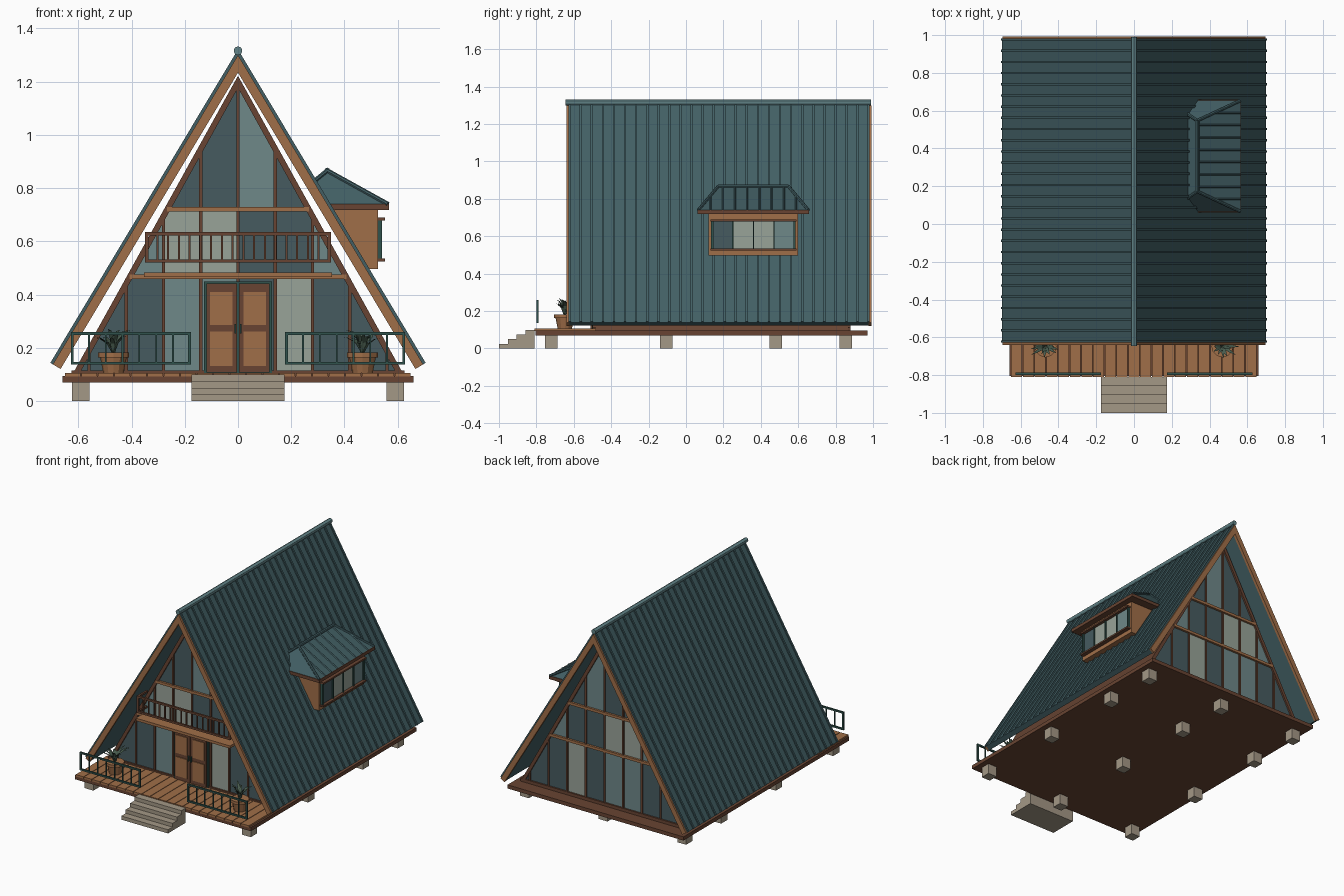
import bpy, bmesh, math, random
from mathutils import Vector

if bpy.data.objects.get("Cube"):
    bpy.data.objects.remove(bpy.data.objects["Cube"])
random.seed(4)


def material(name, rgb):
    lin = [(c / 255 / 12.92 if c < 11 else ((c / 255 + 0.055) / 1.055) ** 2.4) for c in rgb]
    m = bpy.data.materials.new(name)
    m.use_nodes = True
    m.diffuse_color = (*lin, 1)
    m.node_tree.nodes["Principled BSDF"].inputs["Base Color"].default_value = (*lin, 1)
    return m


ROOF = material("teal metal roof", (66, 95, 100))
CAP = material("light teal ridge", (98, 132, 136))
WOOD = material("warm wood", (160, 110, 72))
DARK = material("dark wood", (104, 68, 50))
GLASS = material("dark glass", (70, 91, 96))
LIGHT = material("light glass", (110, 136, 137))
PALE = material("pale glass", (152, 163, 152))
STONE = material("stone", (164, 152, 134))
GREEN = material("green metal", (48, 82, 76))
LEAF = material("leaf", (72, 92, 78))


def box(bm, x0, x1, y0, y1, z0, z1, m=0):
    v = bmesh.ops.create_cube(bm, size=1)["verts"]
    for p in v:
        p.co = ((x0 + x1) / 2 + p.co.x * (x1 - x0), (y0 + y1) / 2 + p.co.y * (y1 - y0),
                (z0 + z1) / 2 + p.co.z * (z1 - z0))
    for f in {f for p in v for f in p.link_faces}:
        f.material_index = m


def prism(bm, pts, y0, y1):
    """Extrude an x-z outline along y."""
    a = [bm.verts.new((x, y0, z)) for x, z in pts]
    b = [bm.verts.new((x, y1, z)) for x, z in pts]
    bm.faces.new(a)
    bm.faces.new(b[::-1])
    for i in range(len(a)):
        j = (i + 1) % len(a)
        bm.faces.new((a[j], a[i], b[i], b[j]))


def rod(bm, a, b, r, n=4):
    a, b = Vector(a), Vector(b)
    mat = (b - a).to_track_quat("Z", "Y").to_matrix().to_4x4()
    mat.translation = (a + b) / 2
    bmesh.ops.create_cone(bm, segments=n, radius1=r, radius2=r, depth=(b - a).length,
                          cap_ends=True, matrix=mat)


def clip(bm, co, keep):
    """Keep only the side of a plane that the normal points to."""
    geom = bm.verts[:] + bm.edges[:] + bm.faces[:]
    bmesh.ops.bisect_plane(bm, geom=geom, plane_co=co, plane_no=keep, clear_inner=True)


def done(bm, name, *mats, smooth=False):
    bmesh.ops.recalc_face_normals(bm, faces=bm.faces[:])
    me = bpy.data.meshes.new(name)
    bm.to_mesh(me)
    bm.free()
    for m in mats:
        me.materials.append(m)
    ob = bpy.data.objects.new(name, me)
    bpy.context.collection.objects.link(ob)
    if smooth:
        bpy.context.view_layer.objects.active = ob
        ob.select_set(True)
        bpy.ops.object.shade_smooth_by_angle()
        ob.select_set(False)


def new():
    return bmesh.new()


# Foundation posts, deck frame, planks and steps
bm = new()
for x in (-0.59, 0, 0.59):
    for y in (-0.72, -0.105, 0.48, 0.855):
        box(bm, x - 0.033, x + 0.033, y - 0.033, y + 0.033, 0, 0.075)
done(bm, "foundation_posts", STONE)

bm = new()
box(bm, -0.66, 0.66, -0.805, 0.97, 0.07, 0.095)
done(bm, "deck_frame", DARK)

bm = new()
for i in range(21):
    x = -0.65 + i * 0.062
    box(bm, x, x + 0.058, -0.81, -0.48, 0.093, 0.106)
done(bm, "deck_planks", WOOD)

bm = new()
for i in range(4):
    y = -1 + i * 0.0475
    box(bm, -0.175, 0.175, y, y + 0.0475, 0, 0.025 * (i + 1))
done(bm, "front_steps", STONE)

# Roof: two sloping slabs with standing seams, wooden gable boards and a ridge tube
TOP, EAVE = Vector((0, 1.306)), Vector((0.698, 0.14))
ALONG = (EAVE - TOP).normalized()
OUT = Vector((-ALONG.y, ALONG.x))
SLOPE = -ALONG.y / ALONG.x


def slab(lo, hi, side, end=0):
    """Outline of a layer between two offsets from the roof surface."""
    e = EAVE + ALONG * end
    pts = [(0, TOP.y + hi / OUT.y), e + OUT * hi, e + OUT * lo, (0, TOP.y + lo / OUT.y)]
    return [(p[0] * side, p[1]) for p in pts]


roof, boards, seams = new(), new(), new()
for s in (-1, 1):
    prism(roof, slab(-0.034, 0, s), -0.625, 0.98)
    for y in (-0.64, 0.975):
        prism(boards, slab(-0.037, -0.003, s), y, y + 0.018)
    for i in range(28):
        y = -0.628 + i * 0.0592
        prism(seams, slab(-0.002, 0.008, s), y, y + 0.012)
done(roof, "roof_panels", ROOF)
done(boards, "gable_boards", WOOD)
done(seams, "roof_seams", ROOF)
bm = new()
rod(bm, (0, -0.645, 1.316), (0, 0.99, 1.316), 0.016, 12)
done(bm, "ridge_cap", CAP, smooth=True)

# House body: a narrower A shape inside the roof
BASE, APEX, HALF = 0.095, 1.222, 0.625
RAKE = (APEX - BASE) / HALF
FRONT, BACK = -0.485, 0.865
bm = new()
prism(bm, [(-HALF, BASE), (HALF, BASE), (0, APEX)], FRONT, BACK)
done(bm, "house_body", DARK)

# Glazing rows: bottom, top, and the glass index of each bay from -x to +x
ROWS = [(0.11, 0.462, [0, 0, 0, 1, 1, 0, 2, 0, 0, 0]),
        (0.472, 0.716, [1, 1, 1, 2, 2, 0, 0, 1, 1, 1]),
        (0.726, 1.2, [0, 0, 0, 0, 0, 1, 0, 0, 0, 0])]
BAY = 0.14


def gable(label, wall, d):
    """Glass, mullions, beams and rake trim on the wall at y, facing direction d."""
    panes, bars, beams = new(), new(), new()
    for z0, z1, tints in ROWS:
        for i, t in enumerate(tints):
            x = (i - 5) * BAY
            box(panes, x, x + BAY, *sorted((wall - d * 0.002, wall + d * 0.004)), z0, z1, t)
        for k in range(-4, 5):
            x = k * BAY
            top = min(z1, APEX - 0.03 - abs(x) * RAKE)
            if top > z0:
                box(bars, x - 0.006, x + 0.006, *sorted((wall, wall + d * 0.012)), z0, top)
    for s in (-1, 1):
        clip(panes, (s * (HALF - 0.008), 0, BASE), (-s * RAKE, 0, -1))
        prism(bars, [(s * HALF, BASE), (0, APEX), (0, APEX - 0.045), (s * (HALF - 0.025), BASE)],
              *sorted((wall, wall + d * 0.015)))
    for z in (0.467, 0.721):
        w = (APEX - z) / RAKE - 0.012
        box(beams, -w, w, *sorted((wall, wall + d * 0.018)), z - 0.009, z + 0.009)
    box(bars, -HALF, HALF, *sorted((wall, wall + d * 0.015)), BASE, 0.116)
    done(panes, label + "_glass", GLASS, LIGHT, PALE)
    done(bars, label + "_mullions", DARK)
    done(beams, label + "_beams", WOOD)


gable("front", FRONT, -1)
gable("back", BACK, 1)

# Double door with raised panels and handles
frame, leaf, panel, knob = new(), new(), new(), new()
box(frame, -0.128, 0.128, FRONT - 0.018, FRONT, 0.105, 0.45)
for s in (-1, 1):
    box(leaf, *sorted((s * 0.003, s * 0.118)), FRONT - 0.026, FRONT, 0.107, 0.442)
    for z0, z1 in ((0.132, 0.262), (0.287, 0.41)):
        box(panel, *sorted((s * 0.02, s * 0.106)), FRONT - 0.031, FRONT, z0, z1)
    box(knob, *sorted((s * 0.007, s * 0.013)), FRONT - 0.037, FRONT, 0.255, 0.29)
done(frame, "door_frame", GREEN)
done(leaf, "door_leaves", DARK)
done(panel, "door_panels", WOOD)
done(knob, "door_handles", GREEN)


def railing(bm, x0, x1, y, z0, z1, t, n):
    """Two rails joined by evenly spaced balusters."""
    for z in (z0, z1 - t):
        box(bm, x0, x1, y - t / 2, y + t / 2, z, z + t)
    for i in range(n + 1):
        x = x0 + t / 2 + (x1 - x0 - t) * i / n
        w = t * (0.5 if i in (0, n) else 0.3)
        box(bm, x - w, x + w, y - w, y + w, z0, z1)


# Balcony and deck railings
bm = new()
box(bm, -0.353, 0.353, -0.59, FRONT, 0.466, 0.484)
done(bm, "balcony_floor", WOOD)
bm = new()
railing(bm, -0.35, 0.35, -0.58, 0.52, 0.635, 0.013, 17)
for s in (-1, 1):
    for z in (0.52, 0.622):
        box(bm, s * 0.343 - 0.006, s * 0.343 + 0.006, -0.58, FRONT, z, z + 0.013)
done(bm, "balcony_railing", DARK)
bm = new()
for x in (-0.628, 0.176):
    railing(bm, x, x + 0.452, -0.793, 0.137, 0.26, 0.011, 7)
done(bm, "deck_railings", GREEN)

# Potted plants
pots, leaves = new(), new()
for s in (-1, 1):
    c = Vector((s * 0.468, -0.648, 0.106))
    for r1, r2, z0, z1 in ((0.038, 0.05, 0, 0.06), (0.058, 0.058, 0.058, 0.076)):
        m = bmesh.ops.create_cone(pots, segments=12, radius1=r1, radius2=r2, depth=z1 - z0, cap_ends=True)
        bmesh.ops.translate(pots, verts=m["verts"], vec=c + Vector((0, 0, (z0 + z1) / 2)))
    for i in range(18):
        a = i * 2.4
        reach, rise = random.uniform(0.03, 0.095), random.uniform(0.07, 0.115)
        out, side = Vector((math.cos(a), math.sin(a), 0)), Vector((-math.sin(a), math.cos(a), 0))
        prev = None
        for t, w in ((0, 0.006), (0.4, 0.009), (0.75, 0.006), (1, 0.0005)):
            p = c + out * reach * t ** 1.4 + Vector((0, 0, 0.07 + rise * (1.7 * t - 0.85 * t * t)))
            row = [leaves.verts.new(p - side * w), leaves.verts.new(p + side * w)]
            if prev:
                leaves.faces.new((prev[0], prev[1], row[1], row[0]))
            prev = row
done(pots, "plant_pots", WOOD)
done(leaves, "plant_leaves", LEAF)

# Dormer: walls, eave board, hipped roof, all cut off where they meet the main roof
CUT = (0, 0, TOP.y - 0.02), (SLOPE, 0, 1)
bm = new()
box(bm, 0.2, 0.525, 0.12, 0.6, 0.497, 0.73)
clip(bm, *CUT)
done(bm, "dormer_walls", WOOD)
bm = new()
box(bm, 0.2, 0.567, 0.062, 0.658, 0.718, 0.74)
clip(bm, *CUT)
done(bm, "dormer_eave", DARK)

y0, y1, r0, r1 = 0.066, 0.654, 0.172, 0.548
ex, rx, ez, rz = 0.563, 0.335, 0.74, 0.866
bm = new()
for p in [(x, y, ez) for x in (0.18, ex) for y in (y0, y1)] + [(rx, r0, rz), (rx, r1, rz)]:
    bm.verts.new(p)
bmesh.ops.convex_hull(bm, input=bm.verts[:])
clip(bm, *CUT)
done(bm, "dormer_roof", ROOF)
bm = new()
for i in range(1, 9):
    y = y0 + (y1 - y0) * i / 9
    f = min(1, (y - y0) / (r0 - y0), (y1 - y) / (y1 - r1))
    rod(bm, (ex, y, ez), (ex + (rx - ex) * f, y, ez + (rz - ez) * f), 0.005)
rod(bm, (rx, r0, rz), (rx, r1, rz), 0.011, 8)
for y, r in ((y0, r0), (y1, r1)):
    rod(bm, (ex, y, ez), (rx, r, rz), 0.009, 8)
    rod(bm, (0.18, y, ez), (rx, r, rz), 0.009, 8)
clip(bm, *CUT)
done(bm, "dormer_seams", ROOF)

# Dormer window
glass, frame, sills = new(), new(), new()
W0, STEP = 0.14, 0.11
for i, t in enumerate((0, 2, 2, 1)):
    box(glass, 0.52, 0.532, W0 + i * STEP, W0 + (i + 1) * STEP, 0.535, 0.685, t)
for i in range(5):
    y, w = W0 + i * STEP, (0.006 if i in (0, 4) else 0.003)
    box(frame, 0.52, 0.541, y - w, y + w, 0.535, 0.685)
for z in (0.524, 0.678):
    box(sills, 0.52, 0.552, 0.13, 0.59, z, z + 0.011)
done(glass, "dormer_glass", GLASS, LIGHT, PALE)
done(frame, "dormer_window_frame", GREEN)
done(sills, "dormer_window_sills", DARK)
